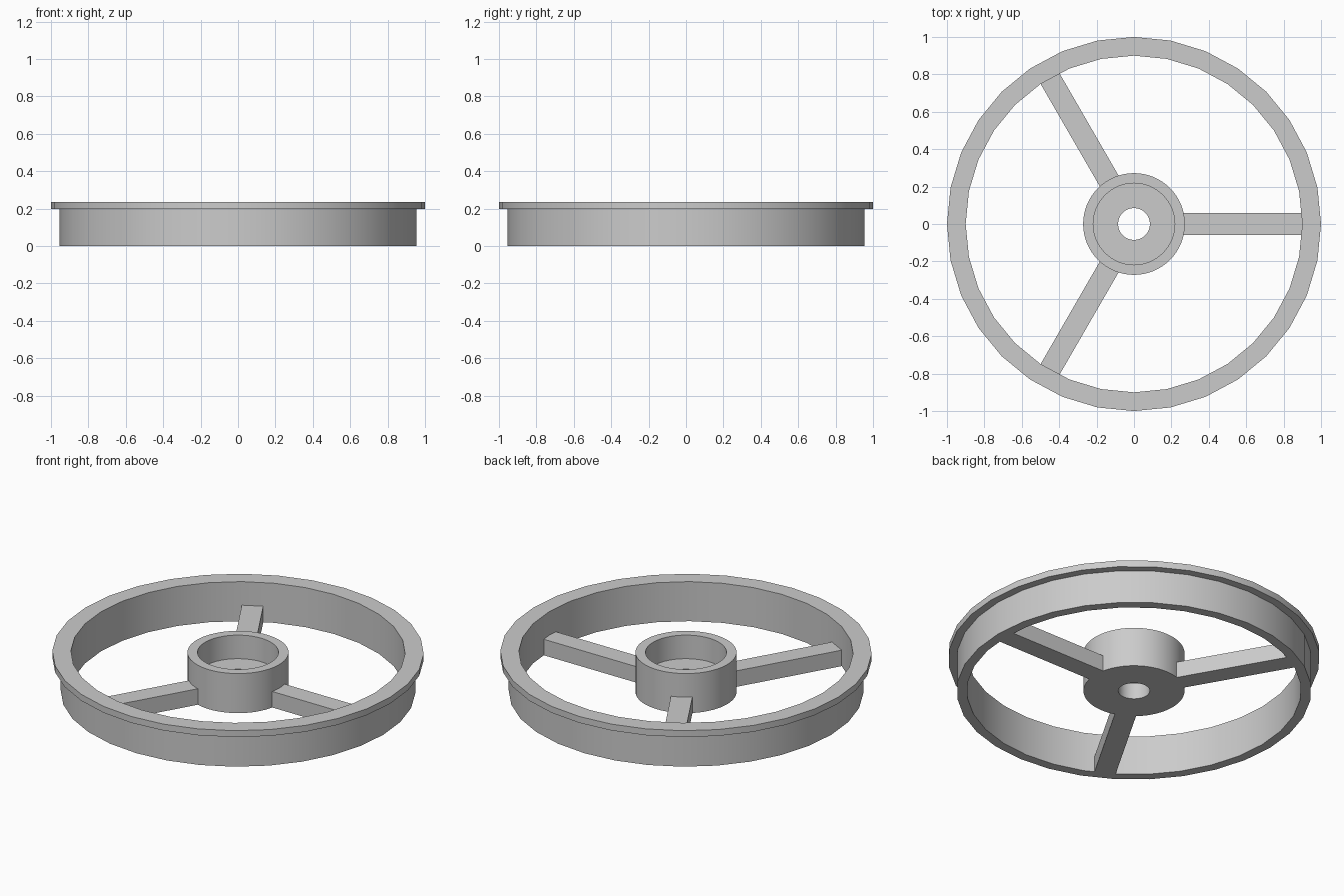
import bpy
import bmesh
from math import cos, sin, pi, radians
from mathutils import Matrix

cube = bpy.data.objects.get("Cube")
if cube:
    bpy.data.objects.remove(cube, do_unlink=True)

grey = bpy.data.materials.new("plain_grey")
grey.use_nodes = True
colour = (0.6, 0.6, 0.6, 1)
grey.diffuse_color = colour
grey.node_tree.nodes["Principled BSDF"].inputs["Base Color"].default_value = colour


def finish(name, bm):
    """Turn a bmesh into a coloured object with sharp edges kept."""
    bmesh.ops.recalc_face_normals(bm, faces=bm.faces)
    mesh = bpy.data.meshes.new(name)
    bm.to_mesh(mesh)
    bm.free()
    mesh.materials.append(grey)
    obj = bpy.data.objects.new(name, mesh)
    bpy.context.collection.objects.link(obj)
    bpy.ops.object.select_all(action="DESELECT")
    obj.select_set(True)
    bpy.context.view_layer.objects.active = obj
    bpy.ops.object.shade_smooth_by_angle(angle=radians(30))
    return obj


def lathe(name, profile, sides):
    """Revolve a closed (radius, height) profile about z."""
    bm = bmesh.new()
    rings = []
    for i in range(sides):
        a = 2 * pi * i / sides
        rings.append([bm.verts.new((r * cos(a), r * sin(a), z)) for r, z in profile])
    n = len(profile)
    for i, ring in enumerate(rings):
        after = rings[(i + 1) % sides]
        for j in range(n):
            k = (j + 1) % n
            bm.faces.new((ring[j], after[j], after[k], ring[k]))
    return finish(name, bm)


HEIGHT = 0.235
SPOKE_TOP = 0.095

# Outer rim with a flange round its top edge
lathe("rim", [(0.9, 0), (0.955, 0), (0.955, 0.197), (1, 0.197),
              (1, HEIGHT), (0.9, HEIGHT)], 32)

# Hub with a wide recess above a narrow through hole
lathe("hub", [(0.085, 0), (0.272, 0), (0.272, HEIGHT), (0.218, HEIGHT),
              (0.218, SPOKE_TOP), (0.085, SPOKE_TOP)], 64)

# Three straight spokes, ends buried in the hub and rim
START, END, WIDTH = 0.25, 0.91, 0.116
for i in range(3):
    bm = bmesh.new()
    place = (Matrix.Rotation(2 * pi * i / 3, 4, "Z")
             @ Matrix.Translation(((START + END) / 2, 0, SPOKE_TOP / 2))
             @ Matrix.Diagonal((END - START, WIDTH, SPOKE_TOP, 1)))
    bmesh.ops.create_cube(bm, size=1, matrix=place)
    finish(f"spoke_{i + 1}", bm)
